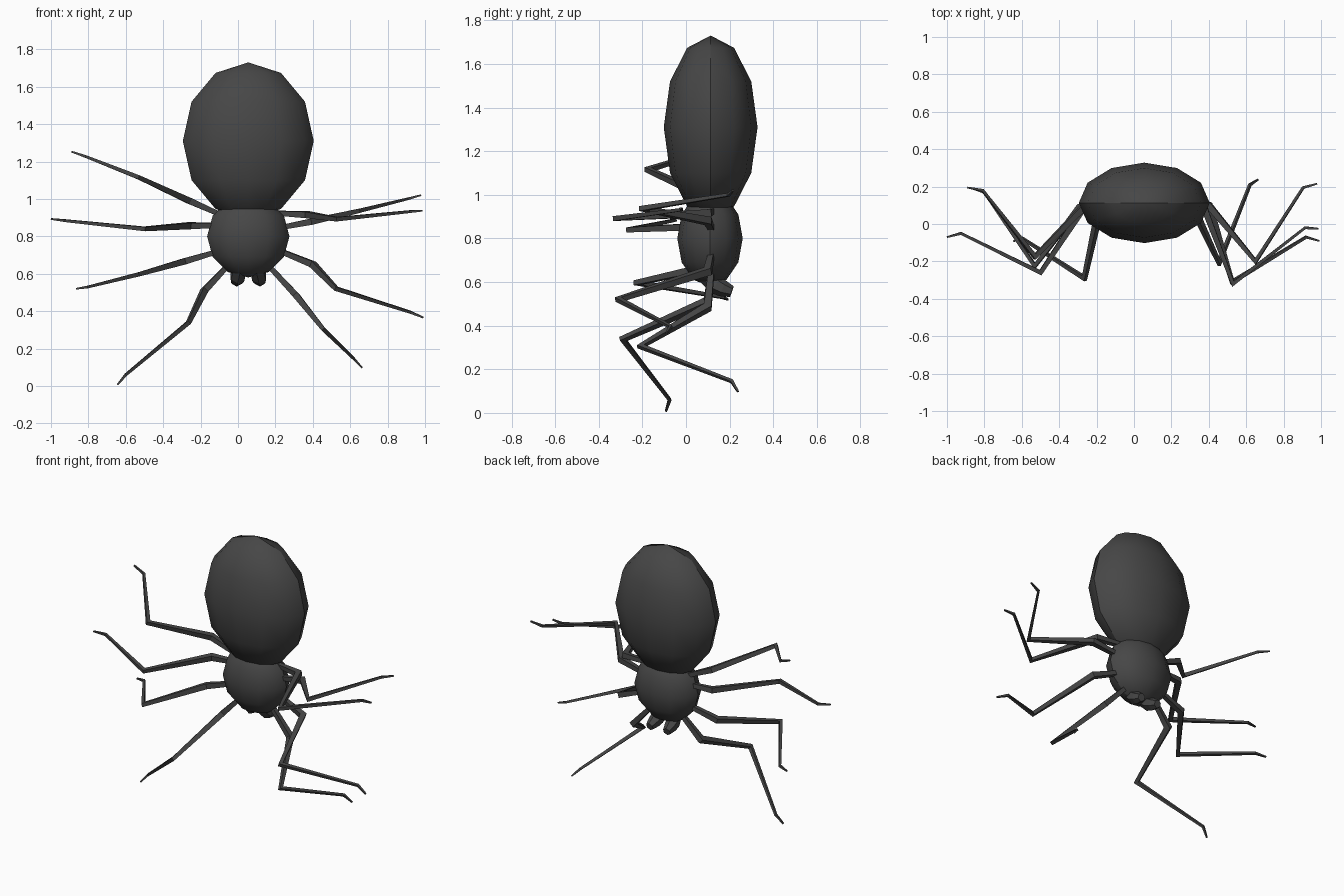
import bpy, bmesh, math
from mathutils import Vector

if "Cube" in bpy.data.objects:
    bpy.data.objects.remove(bpy.data.objects["Cube"])

dark = bpy.data.materials.new("charcoal")
dark.diffuse_color = (0.062, 0.062, 0.062, 1)
dark.use_nodes = True
dark.node_tree.nodes["Principled BSDF"].inputs["Base Color"].default_value = dark.diffuse_color


def finish(bm, name, smooth):
    bmesh.ops.recalc_face_normals(bm, faces=bm.faces)
    for f in bm.faces:
        f.smooth = smooth
    me = bpy.data.meshes.new(name)
    bm.to_mesh(me)
    bm.free()
    me.materials.append(dark)
    ob = bpy.data.objects.new(name, me)
    bpy.context.collection.objects.link(ob)
    return ob


def ellipsoid(name, centre, radii):
    """Twelve-sided ellipsoid with a hard seam where front and back halves meet."""
    bm = bmesh.new()
    bmesh.ops.create_uvsphere(bm, u_segments=12, v_segments=6, radius=1)
    for e in bm.edges:
        if all(abs(v.co.y) < 1e-4 for v in e.verts):
            e.smooth = False
    for v in bm.verts:
        v.co = Vector([c + r * k for c, r, k in zip(centre, radii, v.co)])
    return finish(bm, name, True)


def tube(name, points, radii, sides=4):
    """Tapered, mitred limb along a jointed path."""
    pts = [Vector(p) for p in points]
    bend = (pts[-3] - pts[1]).cross(pts[-1] - pts[-3])
    if bend.length < 1e-5:
        bend = Vector((1, 0, 0))
    bm = bmesh.new()
    rings = []
    for i, p in enumerate(pts):
        a = (p - pts[i - 1]).normalized() if i else (pts[1] - p).normalized()
        b = (pts[i + 1] - p).normalized() if i < len(pts) - 1 else a
        t = (a + b).normalized()
        side = (bend - t * bend.dot(t)).normalized()
        up = t.cross(side)
        miter = min(1.4, 1 / max(0.5, t.dot(a)))
        ring = []
        for k in range(sides):
            w = 2 * math.pi * (k + 0.5) / sides
            ring.append(bm.verts.new(p + radii[i] * (side * math.cos(w) + up * miter * math.sin(w))))
        rings.append(ring)
    for r, s in zip(rings, rings[1:]):
        for k in range(sides):
            j = (k + 1) % sides
            bm.faces.new((r[k], r[j], s[j], s[k]))
    bm.faces.new(rings[0])
    bm.faces.new(rings[-1])
    return finish(bm, name, False)


# Body
ellipsoid("abdomen", (0.055, 0.113, 1.31), (0.35, 0.215, 0.42))
ellipsoid("head", (0.055, 0.11, 0.80), (0.22, 0.15, 0.22))

# Legs: hip, first joint, knee, ankle, toe
legs = {
    "left_leg_1": [(-.08, .12, .91), (-.26, .10, .99), (-.53, -.175, 1.115), (-.81, .18, 1.225), (-.89, .195, 1.253)],
    "left_leg_2": [(-.08, .12, .86), (-.26, .10, .857), (-.50, -.26, .84), (-.925, -.05, .884), (-1.0, -.07, .893)],
    "left_leg_3": [(-.07, .12, .73), (-.29, .09, .665), (-.53, -.225, .597), (-.80, .17, .53), (-.865, .19, .52)],
    "left_leg_4": [(-.03, .12, .67), (-.18, .10, .51), (-.265, -.29, .338), (-.60, -.075, .06), (-.643, -.092, .008)],
    "right_leg_1": [(.19, .12, .925), (.37, .10, .916), (.53, -.32, .892), (.915, -.02, .932), (.985, -.025, .937)],
    "right_leg_2": [(.19, .12, .84), (.40, .10, .88), (.65, -.20, .937), (.905, .195, 1.0), (.978, .215, 1.02)],
    "right_leg_3": [(.18, .12, .74), (.40, .10, .65), (.525, -.31, .52), (.92, -.07, .395), (.99, -.09, .366)],
    "right_leg_4": [(.12, .12, .69), (.31, .10, .485), (.455, -.208, .305), (.62, .21, .145), (.663, .238, .098)],
}
for name, path in legs.items():
    tube(name, path, (0.017, 0.024, 0.016, 0.010, 0.006))

# Fangs: short stubs under the head
for name, s in (("left_fang", -1), ("right_fang", 1)):
    tube(name, [(0.055 + s * .045, .09, .63), (0.055 + s * .057, .14, .585), (0.055 + s * .060, .17, .57), (0.055 + s * .062, .21, .556)],
         (0.038, 0.043, 0.038, 0.026), 6)
